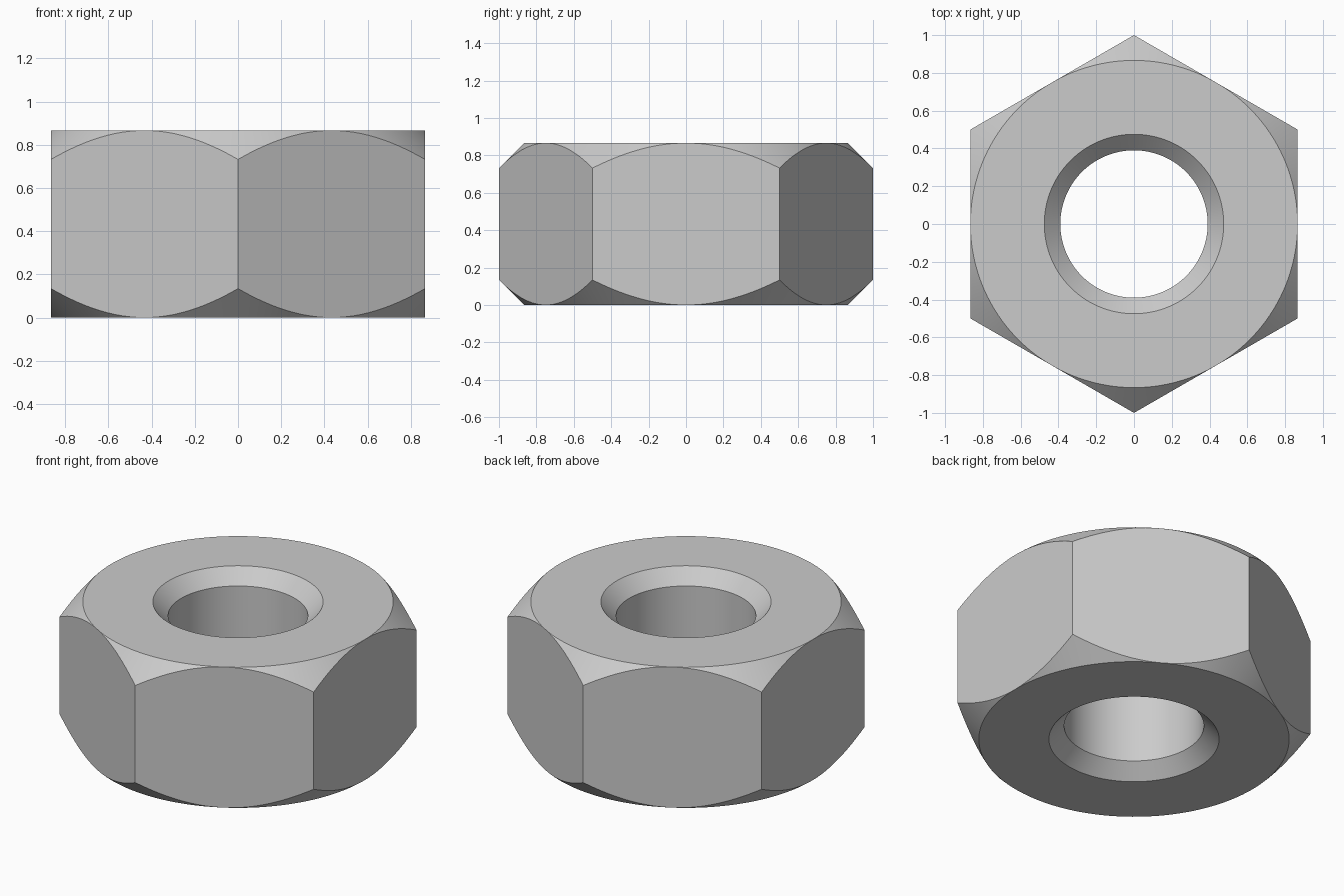
import bpy
import bmesh
from math import cos, sin, pi, radians

cube = bpy.data.objects.get("Cube")
if cube:
    bpy.data.objects.remove(cube, do_unlink=True)

SEGMENTS = 192                 # divides evenly into six flats
CORNER = 1.0                   # centre to hex corner
APOTHEM = CORNER * cos(pi / 6) # centre to flat
HEIGHT = 0.866
BORE = 0.39
BORE_RIM = 0.475
BORE_BEVEL = BORE_RIM - BORE   # 45 degree countersink


def column(angle):
    """Closed cross-section (radius, z) of the nut at one angle."""
    off_flat = (angle + pi / 6) % (pi / 3) - pi / 6
    side = APOTHEM / cos(off_flat)
    drop = side - APOTHEM      # 45 degree chamfer cone meets the flat here
    lower = [(BORE, BORE_BEVEL), (BORE_RIM, 0), (APOTHEM, 0), (side, drop)]
    upper = [(r, HEIGHT - z) for r, z in reversed(lower)]
    return lower + upper


# Hex body with chamfered corners and countersunk bore
bm = bmesh.new()
rings = []
for i in range(SEGMENTS):
    a = 2 * pi * i / SEGMENTS
    rings.append([bm.verts.new((r * cos(a), r * sin(a), z)) for r, z in column(a)])

for i, ring in enumerate(rings):
    following = rings[(i + 1) % SEGMENTS]
    for j in range(len(ring)):
        k = (j + 1) % len(ring)
        bm.faces.new((ring[j], following[j], following[k], ring[k]))

# Chamfer vanishes at the middle of each flat
bmesh.ops.remove_doubles(bm, verts=bm.verts, dist=0.00001)
bmesh.ops.recalc_face_normals(bm, faces=bm.faces)

mesh = bpy.data.meshes.new("hex_nut")
bm.to_mesh(mesh)
bm.free()
nut = bpy.data.objects.new("hex_nut", mesh)
bpy.context.collection.objects.link(nut)

# Plain grey metal colour
grey = bpy.data.materials.new("light_grey")
grey.use_nodes = True
colour = (0.6, 0.6, 0.6, 1)
grey.diffuse_color = colour
grey.node_tree.nodes["Principled BSDF"].inputs["Base Color"].default_value = colour
mesh.materials.append(grey)

# Smooth bore and cones, crisp edges
bpy.ops.object.select_all(action="DESELECT")
nut.select_set(True)
bpy.context.view_layer.objects.active = nut
bpy.ops.object.shade_smooth_by_angle(angle=radians(25))
